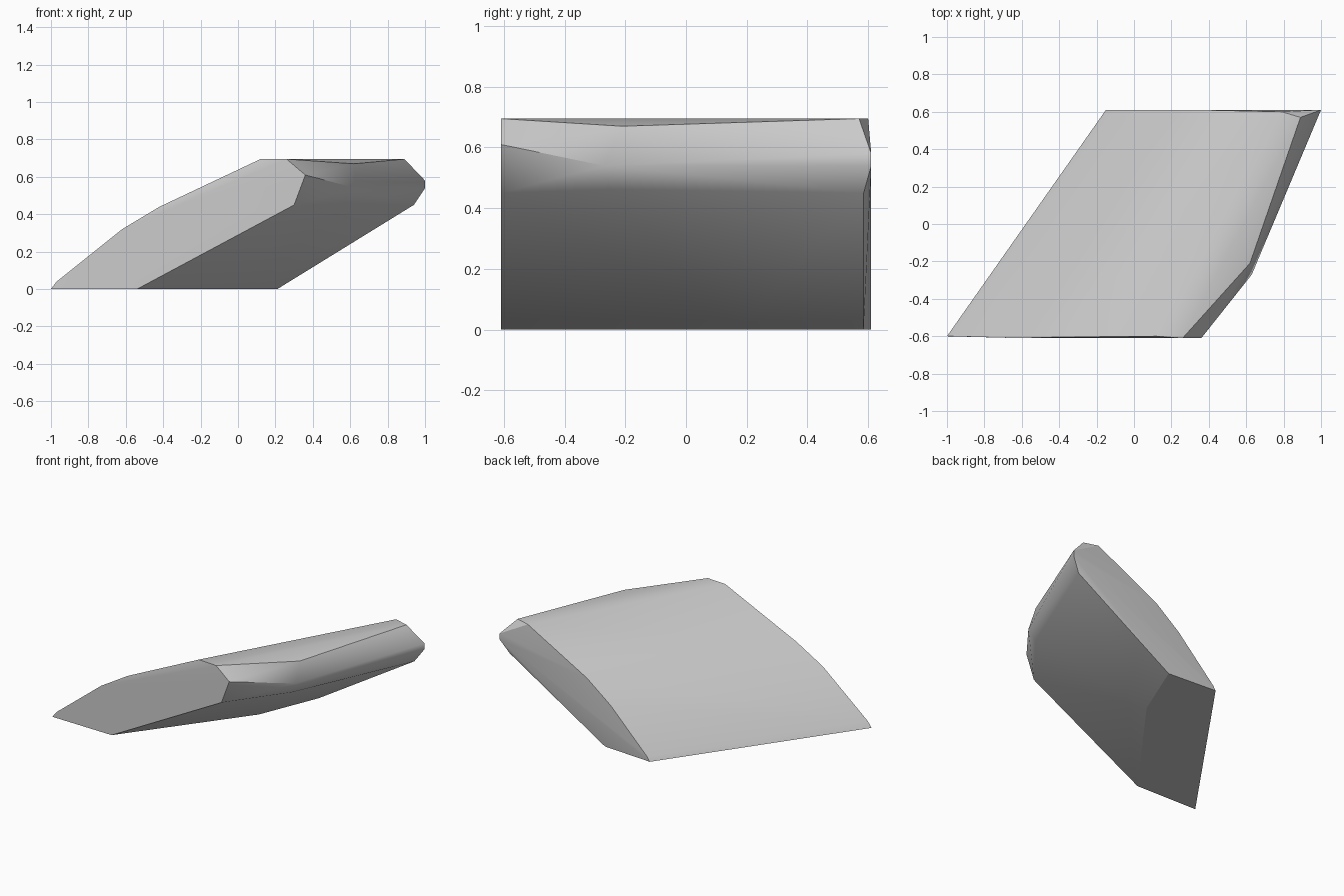
import bpy
import bmesh
import math

# Remove only the default cube
cube = bpy.data.objects.get("Cube")
if cube is not None:
    bpy.data.objects.remove(cube, do_unlink=True)


def make_material(name, colour):
    """Plain single-colour material for viewport and render."""
    material = bpy.data.materials.new(name)
    material.use_nodes = True
    material.diffuse_color = colour
    shader = material.node_tree.nodes["Principled BSDF"]
    shader.inputs["Base Color"].default_value = colour
    shader.inputs["Roughness"].default_value = 0.9
    return material


def add_hull(name, points, material):
    """Wrap a set of corner points in a closed faceted solid."""
    bm = bmesh.new()
    for point in points:
        bm.verts.new(point)
    result = bmesh.ops.convex_hull(bm, input=bm.verts)
    loose = [v for v in bm.verts if not v.link_faces]
    bmesh.ops.delete(bm, geom=loose, context="VERTS")
    # Merge the flat end and base triangles into clean polygons
    bmesh.ops.dissolve_limit(bm, angle_limit=math.radians(1),
                             verts=bm.verts, edges=bm.edges)
    bmesh.ops.recalc_face_normals(bm, faces=bm.faces)
    mesh = bpy.data.meshes.new(name)
    bm.to_mesh(mesh)
    bm.free()
    mesh.materials.append(material)
    obj = bpy.data.objects.new(name, mesh)
    bpy.context.collection.objects.link(obj)
    return obj


# Front end outline, from the lower left tip over the top to the base
front_outline = [
    (-1, -.6, 0), (-.97, -.6, .04), (-.62, -.61, .32), (-.42, -.605, .44),
    (.12, -.6, .695), (.26, -.61, .695), (.36, -.61, .61),
    (.3, -.61, .45), (-.54, -.61, 0),
]

# Back end outline, in the same order
back_outline = [
    (-.15, .61, 0), (-.13, .61, .03), (.15, .61, .31), (.33, .61, .45),
    (.79, .6, .695), (.89, .57, .695), (1, .61, .58),
    (1, .61, .54), (.94, .585, .45), (.21, .585, 0),
]

# Bulging corners along the right-hand side: top, upper, lower and base
side_corners = [
    (.62, -.21, .67), (.63, -.27, .54), (.59, -.25, .462), (.04, .17, 0),
]

stone = make_material("light grey stone", (.6, .6, .6, 1))
slab = add_hull("stone_slab", front_outline + back_outline + side_corners, stone)

# Soft shading over the gentle curves, crisp along the ridges
bpy.ops.object.select_all(action="DESELECT")
slab.select_set(True)
bpy.context.view_layer.objects.active = slab
bpy.ops.object.shade_smooth_by_angle(angle=math.radians(30))
